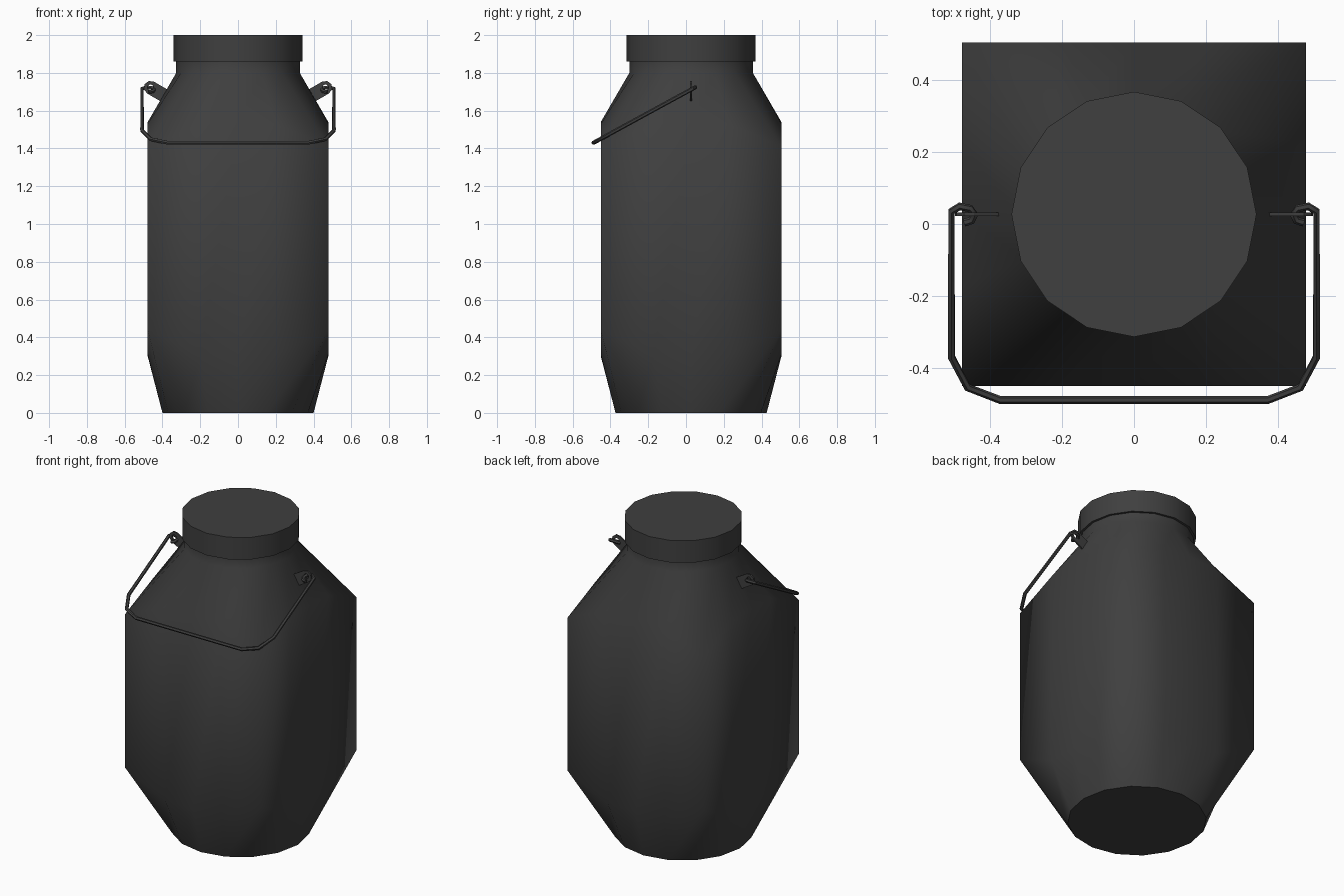
import bpy, bmesh, math
from mathutils import Vector

if "Cube" in bpy.data.objects:
    bpy.data.objects.remove(bpy.data.objects["Cube"], do_unlink=True)

SIDES = 16
CY = 0.027          # depth of the can's axis
HALF = 0.478        # half width of the square body

mat = bpy.data.materials.new("charcoal_grey")
mat.use_nodes = True
COLOUR = (0.05, 0.05, 0.05, 1)
mat.diffuse_color = COLOUR
mat.node_tree.nodes["Principled BSDF"].inputs["Base Color"].default_value = COLOUR


def add_object(name, bm):
    bmesh.ops.recalc_face_normals(bm, faces=bm.faces[:])
    mesh = bpy.data.meshes.new(name)
    bm.to_mesh(mesh)
    bm.free()
    obj = bpy.data.objects.new(name, mesh)
    bpy.context.collection.objects.link(obj)
    mesh.materials.append(mat)
    return obj


def round_ring(radius, z):
    angles = [math.tau * i / SIDES for i in range(SIDES)]
    return [(radius * math.cos(a), CY + radius * math.sin(a), z) for a in angles]


def square_ring(z_side, z_next, z_corner):
    """Round ring pushed out to a square, with its height varying to the corners."""
    heights = [z_side, z_next, z_corner, z_next]
    points = []
    for i in range(SIDES):
        a = math.tau * i / SIDES
        r = HALF / max(abs(math.cos(a)), abs(math.sin(a)))
        points.append((r * math.cos(a), CY + r * math.sin(a), heights[i % 4]))
    return points


def loft(name, rings):
    """Skin a stack of rings, cap both ends and keep the cap rims sharp."""
    bm = bmesh.new()
    loops = [[bm.verts.new(p) for p in ring] for ring in rings]
    for low, high in zip(loops, loops[1:]):
        for i in range(SIDES):
            j = (i + 1) % SIDES
            bm.faces.new((low[i], low[j], high[j], high[i]))
    for cap in (bm.faces.new(loops[0]), bm.faces.new(loops[-1])):
        for edge in cap.edges:
            edge.smooth = False
    for face in bm.faces:
        face.smooth = True
    return add_object(name, bm)


# Body: round foot, square middle, round neck
loft("can_body", [
    round_ring(0.40, 0),
    square_ring(0.30, 0.31, 0.44),
    square_ring(1.54, 1.53, 1.41),
    round_ring(0.327, 1.80),
    round_ring(0.327, 1.87),
])

# Lid
loft("lid", [round_ring(0.341, 1.86), round_ring(0.341, 2.0)])


# Handle lugs: thin plates with a round eye, standing out of the shoulders
def lug(name, side):
    bm = bmesh.new()
    eye = Vector((0.463, 0, 1.722))
    out = Vector((0.87, 0, 0.5))
    up = Vector((-0.5, 0, 0.87))
    outer = [eye - out * 0.10 + up * s * 0.036 for s in (1, -1)]
    outer.insert(1, eye - out * 0.10)
    inner = []
    hole = [eye + 0.017 * (out * math.cos(a) + up * math.sin(a))
            for a in [math.tau * i / 8 for i in range(8)]]
    rim = [eye + 0.036 * (out * math.cos(a) + up * math.sin(a))
           for a in [math.tau * i / 8 for i in range(8)]]
    # the three rim points facing the body stretch into the plate's root
    rim[3], rim[4], rim[5] = outer
    inner = [bm.verts.new(p) for p in hole]
    edge = [bm.verts.new(p) for p in rim]
    for i in range(8):
        j = (i + 1) % 8
        bm.faces.new((edge[i], edge[j], inner[j], inner[i]))
    result = bmesh.ops.extrude_face_region(bm, geom=bm.faces[:])
    moved = [g for g in result["geom"] if isinstance(g, bmesh.types.BMVert)]
    bmesh.ops.translate(bm, verts=moved, vec=(0, 0.01, 0))
    for v in bm.verts:
        v.co.x *= side
        v.co.y += CY - 0.005
    add_object(name, bm)


lug("left_handle_lug", 1)
lug("right_handle_lug", -1)

# Bail handle: one wire hooked through both lugs, lying down over the front
half_path = [(0.472, 0.004), (0.452, 0.010), (0.444, 0.026), (0.456, 0.043),
             (0.485, 0.049), (0.508, 0.035), (0.508, -0.37),
             (0.463, -0.455), (0.372, -0.49)]
path = half_path + [(-x, y) for x, y in reversed(half_path)]

curve = bpy.data.curves.new("bail_handle", "CURVE")
curve.dimensions = "3D"
curve.bevel_depth = 0.011
curve.bevel_resolution = 1
curve.use_fill_caps = True
spline = curve.splines.new("POLY")
spline.points.add(len(path) - 1)
for point, (x, y) in zip(spline.points, path):
    point.co = (x, y, 1.697 + 0.545 * y, 1)
curve.materials.append(mat)
bail = bpy.data.objects.new("bail_handle", curve)
bpy.context.collection.objects.link(bail)
bpy.ops.object.select_all(action="DESELECT")
bail.select_set(True)
bpy.context.view_layer.objects.active = bail
bpy.ops.object.convert(target="MESH")
bpy.ops.object.shade_smooth_by_angle(angle=math.radians(50))
